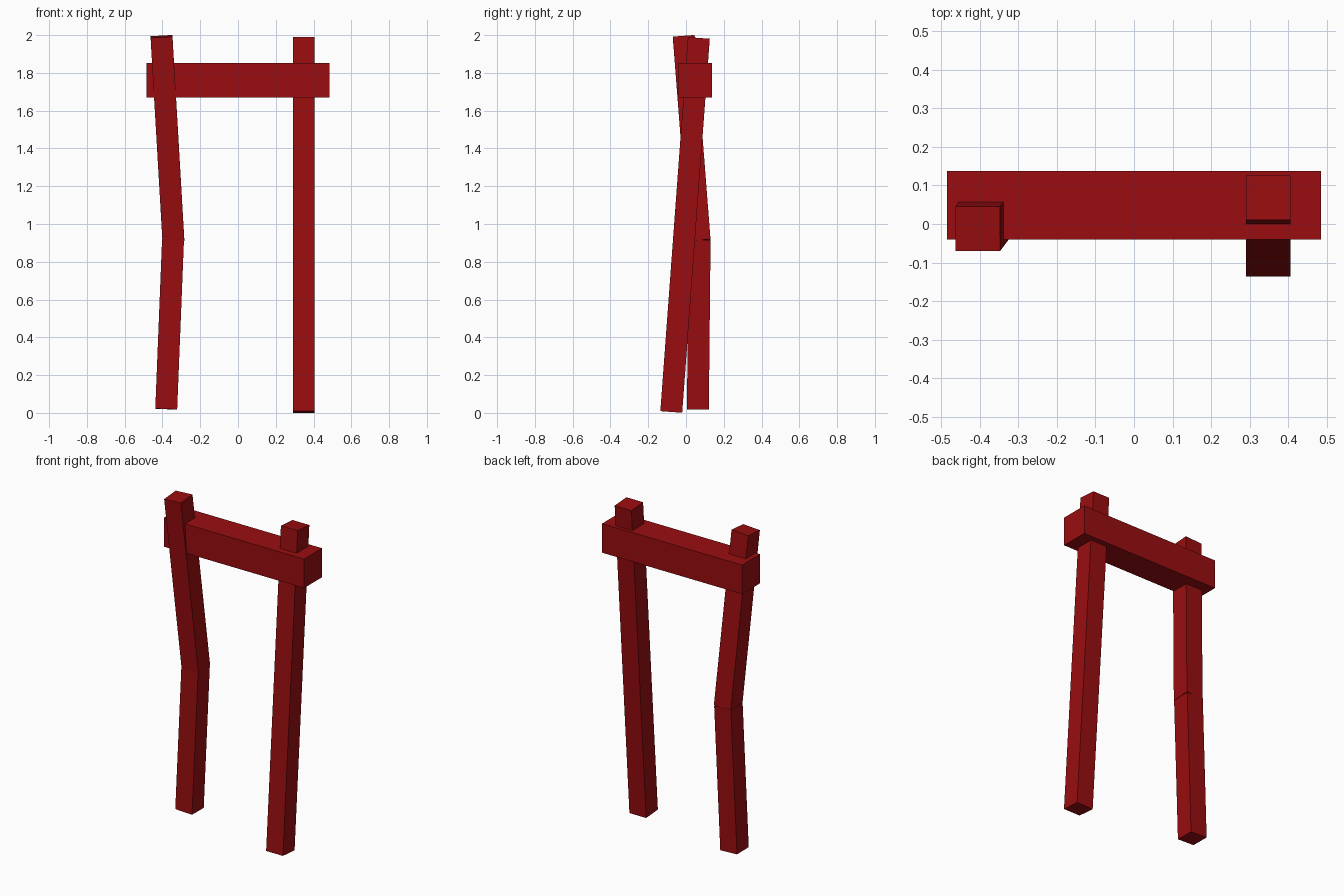
import bpy
from mathutils import Vector

default = bpy.data.objects.get("Cube")
if default:
    bpy.data.objects.remove(default)

# Painted red wood
red = bpy.data.materials.new("deep_red_paint")
red.use_nodes = True
colour = (0.32, 0.004, 0.005, 1)
red.diffuse_color = colour
red.node_tree.nodes["Principled BSDF"].inputs["Base Color"].default_value = colour

THICK = 0.116


def beam(name, start, end, width=THICK, depth=THICK):
    """Square-ended timber running from start to end."""
    a, b = Vector(start), Vector(end)
    axis = b - a
    bpy.ops.mesh.primitive_cube_add(size=1)
    obj = bpy.context.object
    obj.name = name
    obj.scale = (width, depth, axis.length)
    obj.location = (a + b) / 2
    obj.rotation_mode = 'QUATERNION'
    obj.rotation_quaternion = Vector((0, 0, 1)).rotation_difference(axis)
    obj.data.materials.append(red)
    return obj


# Straight leaning post
beam("left_post", (0.348, -0.078, 0.005), (0.348, 0.068, 1.985))

# Crooked post in two lengths, meeting at the knee
beam("right_post_lower", (-0.380, 0.063, 0.02), (-0.344, 0.072, 0.918))
beam("right_post_upper", (-0.342, 0.072, 0.912), (-0.405, -0.012, 1.993))

# Crossbar
beam("crossbar", (0, 0.049, 1.67), (0, 0.049, 1.852), width=0.97, depth=0.178)
